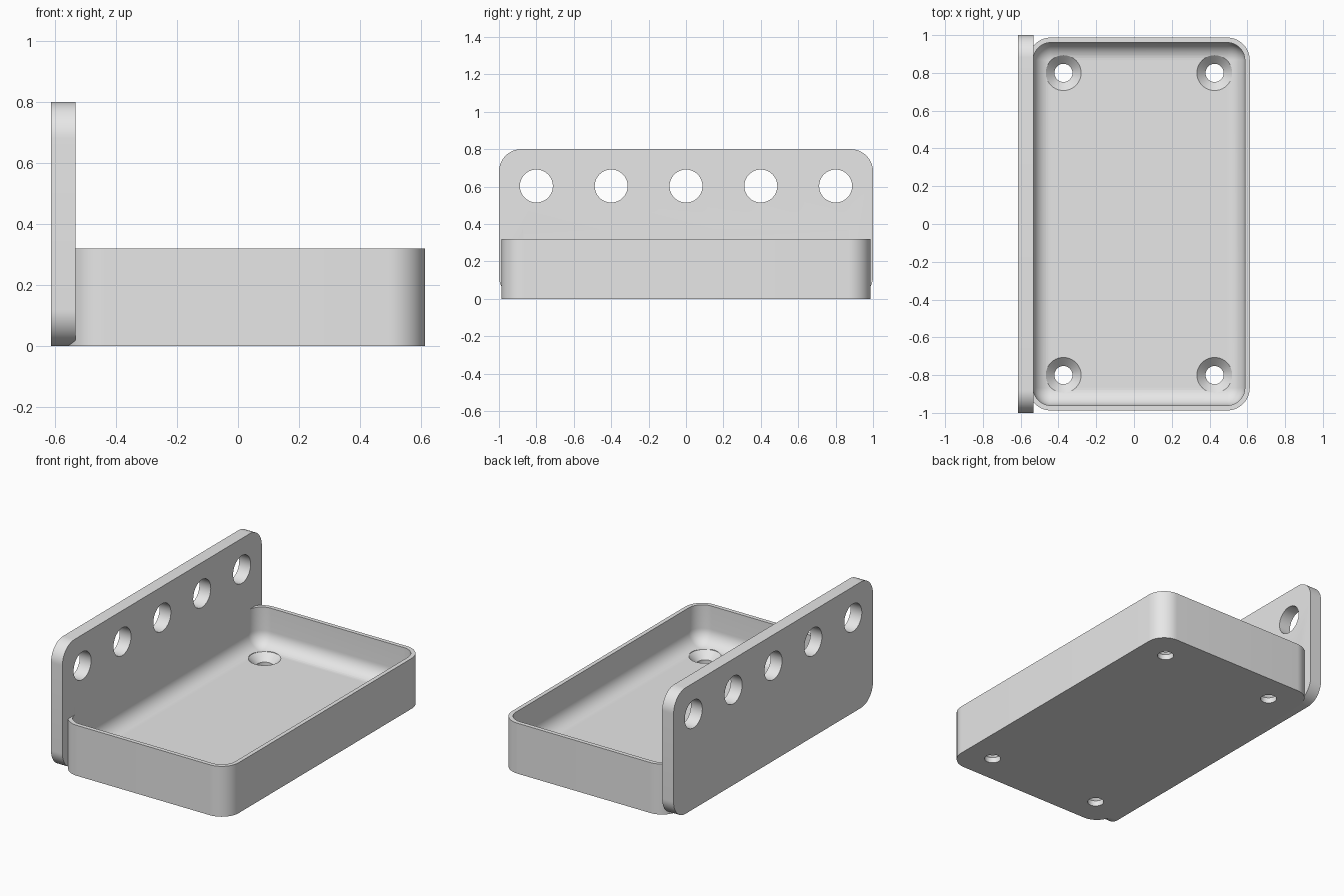
import bpy, bmesh, math
from mathutils import Matrix, Vector

if "Cube" in bpy.data.objects:
    bpy.data.objects.remove(bpy.data.objects["Cube"])

grey = bpy.data.materials.new("light grey")
grey.diffuse_color = (0.8, 0.8, 0.8, 1)
grey.use_nodes = True
grey.node_tree.nodes["Principled BSDF"].inputs["Base Color"].default_value = grey.diffuse_color


def rounded_rect(w, h, r, seg=16):
    """Outline points of a rectangle with half sizes w, h and corner radius r."""
    pts = []
    for k, (sx, sy) in enumerate([(1, 1), (-1, 1), (-1, -1), (1, -1)]):
        for i in range(seg + 1):
            a = math.pi / 2 * (k + i / seg)
            pts.append((sx * (w - r) + r * math.cos(a), sy * (h - r) + r * math.sin(a)))
    return pts


def circle(r, seg=64):
    return [(r * math.cos(2 * math.pi * i / seg), r * math.sin(2 * math.pi * i / seg))
            for i in range(seg)]


def loft(name, rings, matrix):
    """Closed solid through rings of (outline, height), then placed by a matrix."""
    bm = bmesh.new()
    loops = [[bm.verts.new((x, y, z)) for x, y in outline] for outline, z in rings]
    n = len(loops[0])
    for lo, hi in zip(loops, loops[1:]):
        for i in range(n):
            j = (i + 1) % n
            bm.faces.new((lo[i], lo[j], hi[j], hi[i]))
    bm.faces.new(loops[0][::-1])
    bm.faces.new(loops[-1])
    bm.transform(matrix)
    bmesh.ops.recalc_face_normals(bm, faces=bm.faces)
    mesh = bpy.data.meshes.new(name)
    bm.to_mesh(mesh)
    bm.free()
    mesh.materials.append(grey)
    ob = bpy.data.objects.new(name, mesh)
    bpy.context.collection.objects.link(ob)
    return ob


def boolean(target, tool, operation):
    """Apply a boolean and discard the tool object."""
    bpy.context.view_layer.objects.active = target
    mod = target.modifiers.new("bool", 'BOOLEAN')
    mod.operation, mod.object, mod.solver = operation, tool, 'EXACT'
    bpy.ops.object.modifier_apply(modifier=mod.name)
    bpy.data.objects.remove(tool)


CX = 0.0265                       # tray centre in x
W, D, H = 0.5865, 0.987, 0.32     # tray half width, half depth, height
WALL, FLOOR, R, FILLET = 0.0267, 0.08, 0.12, 0.092
SIDE = Matrix(((0, 0, 1, 0), (1, 0, 0, 0), (0, 1, 0, 0), (0, 0, 0, 1)))  # xy -> yz
at_tray = Matrix.Translation((CX, 0, 0))

# Tray block
tray = loft("wall_tray", [(rounded_rect(W, D, R), 0), (rounded_rect(W, D, R), H)], at_tray)

# Upright back plate with rounded corners
plate_shape = rounded_rect(1, 0.4, R)
plate = loft("back_plate", [(plate_shape, -0.613), (plate_shape, -0.533)],
             Matrix.Translation((0, 0, 0.4)) @ SIDE)
boolean(tray, plate, 'UNION')

# Tray cavity with a filleted floor edge
iw, idp, ir = W - WALL + 0.0004, D - WALL, R - WALL
rings = []
for i in range(13):
    a = math.pi / 2 * i / 12
    inset = FILLET * (1 - math.sin(a))
    rings.append((rounded_rect(iw - inset, idp - inset, ir - inset),
                  FLOOR + FILLET * (1 - math.cos(a))))
rings.append((rounded_rect(iw, idp, ir), H + 0.05))
boolean(tray, loft("cavity", rings, at_tray), 'DIFFERENCE')

# Countersunk screw holes in the floor
for sx in (-1, 1):
    for sy in (-1, 1):
        sink = loft("screw_hole", [(circle(0.048), -0.05), (circle(0.048), FLOOR - 0.045),
                                   (circle(0.0935), FLOOR), (circle(0.0935), FLOOR + 0.1)],
                    Matrix.Translation((CX + sx * 0.4, sy * 0.8, 0)))
        boolean(tray, sink, 'DIFFERENCE')

# Row of round holes through the back plate
for k in range(-2, 3):
    hole = loft("plate_hole", [(circle(0.088), -0.7), (circle(0.088), -0.45)],
                Matrix.Translation((0, k * 0.4, 0.603)) @ SIDE)
    boolean(tray, hole, 'DIFFERENCE')

# Smooth curves, crisp edges
bpy.ops.object.select_all(action='DESELECT')
tray.select_set(True)
bpy.context.view_layer.objects.active = tray
bpy.ops.object.shade_smooth_by_angle(angle=math.radians(30))
